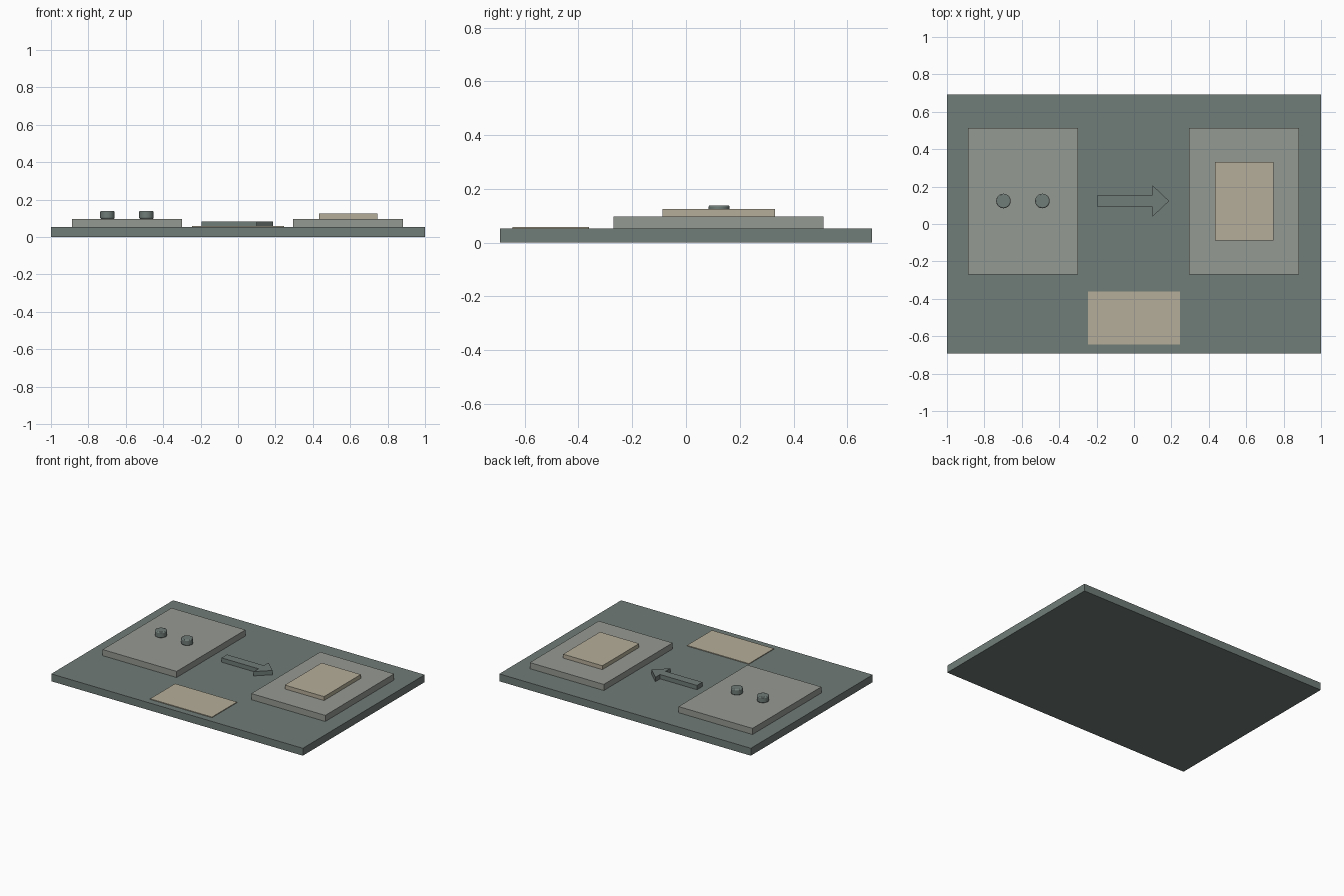
import bpy
import bmesh

cube = bpy.data.objects.get("Cube")
if cube:
    bpy.data.objects.remove(cube, do_unlink=True)


def material(name, rgb):
    m = bpy.data.materials.new(name)
    m.use_nodes = True
    color = (*rgb, 1)
    m.diffuse_color = color
    m.node_tree.nodes["Principled BSDF"].inputs["Base Color"].default_value = color
    return m


slate = material("slate green", (0.16, 0.20, 0.185))
grey = material("warm grey", (0.30, 0.32, 0.29))
sand = material("sand", (0.46, 0.42, 0.32))


def prism(name, outline, z0, z1, mat):
    """Extrude a flat outline from z0 up to z1."""
    bm = bmesh.new()
    face = bm.faces.new([bm.verts.new((x, y, z0)) for x, y in outline])
    new = bmesh.ops.extrude_face_region(bm, geom=[face])["geom"]
    verts = [v for v in new if isinstance(v, bmesh.types.BMVert)]
    bmesh.ops.translate(bm, verts=verts, vec=(0, 0, z1 - z0))
    bmesh.ops.recalc_face_normals(bm, faces=bm.faces)
    mesh = bpy.data.meshes.new(name)
    bm.to_mesh(mesh)
    bm.free()
    mesh.materials.append(mat)
    obj = bpy.data.objects.new(name, mesh)
    bpy.context.collection.objects.link(obj)
    return obj


def slab(name, x0, x1, y0, y1, z0, z1, mat):
    return prism(name, [(x0, y0), (x1, y0), (x1, y1), (x0, y1)], z0, z1, mat)


BASE, PAD = 0.053, 0.097
MID = 0.123

# Base board and the two raised pads
slab("base_board", -1, 1, -0.692, 0.692, 0, BASE, slate)
slab("right_pad", -0.887, -0.299, -0.27, 0.512, BASE, PAD, grey)
slab("left_pad", 0.295, 0.883, -0.27, 0.512, BASE, PAD, grey)

# Sand coloured plates
slab("left_plate", 0.433, 0.745, -0.087, 0.331, PAD, 0.125, sand)
slab("front_label", -0.247, 0.245, -0.645, -0.361, BASE, 0.058, sand)

# Raised arrow pointing from the right pad to the left pad
upper = [(0.188, 0), (0.098, 0.085), (0.098, 0.031), (-0.195, 0.031)]
lower = [(x, -y) for x, y in reversed(upper[1:])]
prism("arrow", [(x, y + MID) for x, y in upper + lower], BASE, 0.084, slate)

# Two round pegs with softened rims
for side, x in (("right", -0.698), ("left", -0.49)):
    bpy.ops.mesh.primitive_cylinder_add(
        vertices=32, radius=0.039, depth=0.042, location=(x, MID, PAD + 0.021))
    peg = bpy.context.object
    peg.name = side + "_peg"
    peg.data.materials.append(slate)
    bevel = peg.modifiers.new("rim", "BEVEL")
    bevel.width = 0.006
    bevel.segments = 2
    bpy.ops.object.shade_smooth_by_angle()
